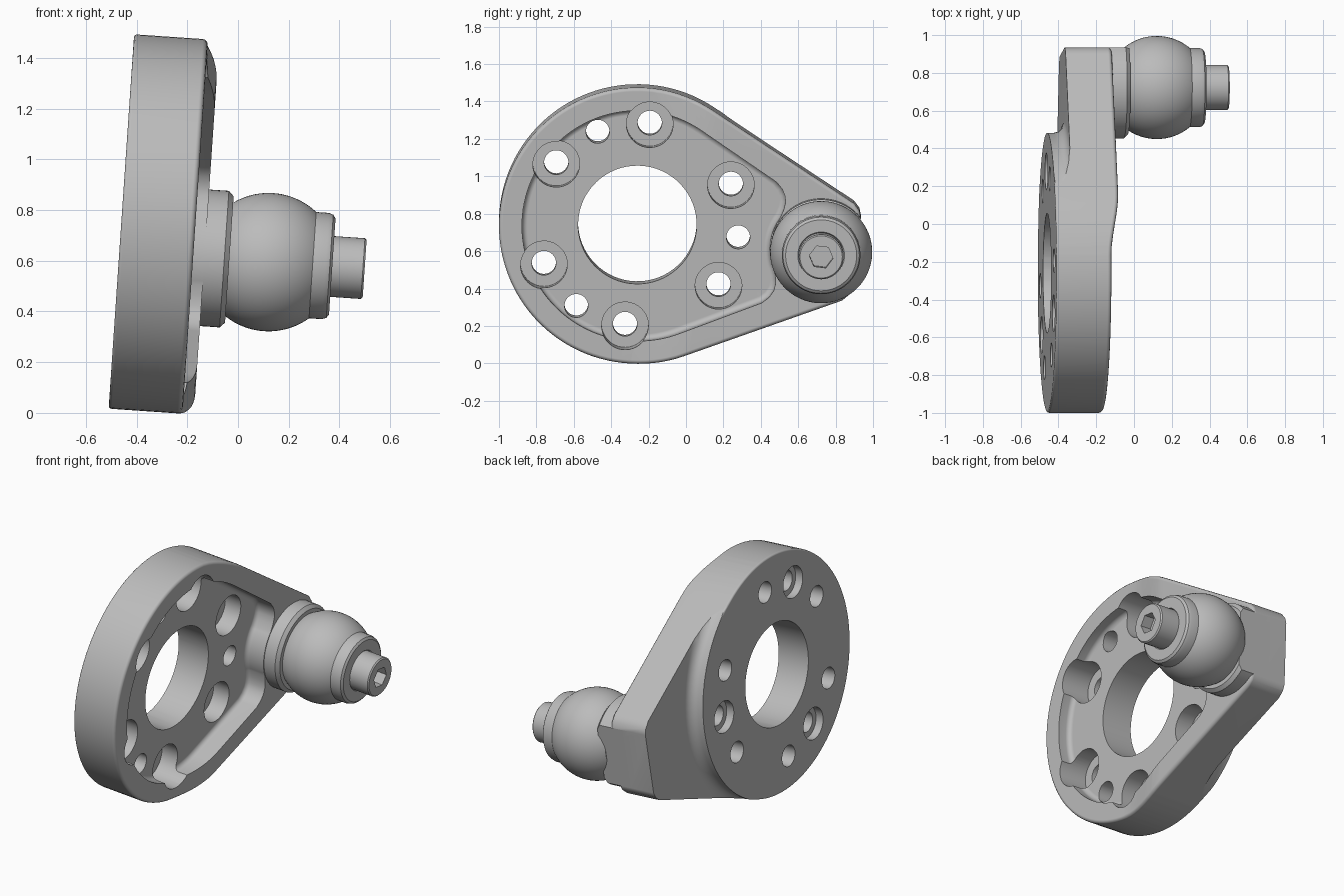
import bpy
import bmesh
from math import sin, cos, pi, radians, sqrt
from mathutils import Matrix

if "Cube" in bpy.data.objects:
    bpy.data.objects.remove(bpy.data.objects["Cube"])

# Working frame: x = part axis, y = along the arm, z = across the arm
PLACE = (Matrix.Translation((-0.46, -0.26, 0.755))
         @ Matrix.Rotation(radians(3.9), 4, 'Y')
         @ Matrix.Rotation(radians(-7), 4, 'X'))
DISC_R, ARM_END, BALL_Y = 0.74, 1.18, 0.99
TANGENT = radians(63.7)

metal = bpy.data.materials.new("grey_metal")
metal.use_nodes = True
metal.diffuse_color = (0.5, 0.5, 0.5, 1)
metal.node_tree.nodes["Principled BSDF"].inputs["Base Color"].default_value = (0.5, 0.5, 0.5, 1)


def make_object(name, bm):
    bmesh.ops.recalc_face_normals(bm, faces=bm.faces)
    mesh = bpy.data.meshes.new(name)
    bm.to_mesh(mesh)
    bm.free()
    mesh.materials.append(metal)
    obj = bpy.data.objects.new(name, mesh)
    bpy.context.collection.objects.link(obj)
    return obj


def lathe(bm, profile, y=0, z=0, segs=48, closed=False):
    """Turn (radius, x) points around the x axis at (y, z)."""
    rings = [[bm.verts.new((x, y + r * cos(2 * pi * i / segs), z + r * sin(2 * pi * i / segs)))
              for i in range(segs)] for r, x in profile]
    pairs = list(zip(rings, rings[1:]))
    if closed:
        pairs.append((rings[-1], rings[0]))
    else:
        bm.faces.new(rings[0])
        bm.faces.new(rings[-1])
    for p, q in pairs:
        for i in range(segs):
            j = (i + 1) % segs
            bm.faces.new((p[i], p[j], q[j], q[i]))


def turned(name, profile, **kw):
    bm = bmesh.new()
    lathe(bm, profile, **kw)
    return make_object(name, bm)


def prism(outline, x0, x1, bevel_back, bevel_front):
    """Extrude a (y, z) outline along x and round its end edges."""
    bm = bmesh.new()
    low = bm.faces.new([bm.verts.new((x0, y, z)) for y, z in outline])
    ext = bmesh.ops.extrude_face_region(bm, geom=[low], use_keep_orig=True)
    bmesh.ops.translate(bm, vec=(x1 - x0, 0, 0),
                        verts=[v for v in ext["geom"] if isinstance(v, bmesh.types.BMVert)])
    bmesh.ops.recalc_face_normals(bm, faces=bm.faces)
    for x, width in ((x0, bevel_back), (x1, bevel_front)):
        if width:
            edges = [e for e in bm.edges if all(abs(v.co.x - x) < 1e-5 for v in e.verts)]
            bmesh.ops.bevel(bm, geom=edges, offset=width, segments=3, profile=0.5, affect='EDGES')
    return bm


def arc(r, start, end, n, cy=0):
    return [(cy + r * cos(start + (end - start) * i / n), r * sin(start + (end - start) * i / n))
            for i in range(n + 1)]


def mirrored(half):
    """Close an outline by mirroring its upper half over the arm line."""
    return half + [(y, -z) for y, z in reversed(half)]


def combine(obj, tool, operation='DIFFERENCE'):
    tool.hide_render = True
    mod = obj.modifiers.new("cut", 'BOOLEAN')
    mod.operation, mod.solver, mod.object = operation, 'EXACT', tool
    bpy.context.view_layer.objects.active = obj
    bpy.ops.object.modifier_apply(modifier=mod.name)
    bpy.data.objects.remove(tool)


# Teardrop arm plate, with a rim that rises smoothly towards the arm
end_z = (DISC_R - ARM_END * cos(TANGENT)) / sin(TANGENT)
half = [(ARM_END, end_z - 0.05), (ARM_END - 0.012, end_z - 0.015), (ARM_END - 0.045, end_z + 0.02)]
half += arc(DISC_R, TANGENT, radians(178.5), 36)
bm = prism(mirrored(half), 0, 0.292, 0.012, 0.02)
for step in range(7):
    bmesh.ops.bisect_plane(bm, geom=bm.verts[:] + bm.edges[:] + bm.faces[:],
                           plane_co=(0, 0.06 * step, 0), plane_no=(0, 1, 0))
for v in bm.verts:
    if v.co.x > 0.2:
        t = min(max(v.co.y / 0.36, 0), 1)
        v.co.x += 0.045 * t * t * (3 - 2 * t)
plate = make_object("arm_plate", bm)

# Step the back of the arm forward of the round hub face
combine(plate, turned("back_step", [(0.743, -0.1), (0.743, 0.035), (0.75, 0.06), (0.77, 0.08),
                                    (0.80, 0.09), (1.7, 0.09), (1.7, -0.1)], segs=96, closed=True))

# Collar under the ball, trimmed flush with the arm end
combine(plate, turned("collar", [(0.27, 0.25), (0.27, 0.415), (0.25, 0.435)], y=BALL_Y, segs=64), 'UNION')
bm = bmesh.new()
bmesh.ops.create_cube(bm, size=1)
bmesh.ops.translate(bm, vec=(0.4, ARM_END + 0.5, 0), verts=bm.verts)
combine(plate, make_object("end_trim", bm))

# Recessed pocket in the front, curving round the collar
half = arc(0.275, pi * 0.99, radians(150), 8, BALL_Y)
half += [(0.765, 0.18), (0.77, 0.22), (0.765, 0.255), (0.745, 0.292), (0.71, 0.326)]
half += arc(0.617, TANGENT, radians(178.5), 36)
combine(plate, make_object("pocket", prism(mirrored(half), 0.21, 0.6, 0.03, 0)))

# Centre bore, bolt holes with front counterbores, plain holes with rear counterbores
bm = bmesh.new()
lathe(bm, [(0.317, -0.1), (0.317, 0.5)], segs=64)
for k in range(9):
    ang = radians(120 * (k // 3) + (0, 30, -30)[k % 3])
    y, z = 0.543 * cos(ang), 0.543 * sin(ang)
    if k % 3:
        lathe(bm, [(0.065, -0.1), (0.065, 0.1), (0.125, 0.1), (0.125, 0.6)], y, z, 40)
    else:
        lathe(bm, [(0.098, -0.1), (0.098, 0.05), (0.063, 0.05), (0.063, 0.6)], y, z, 40)
combine(plate, make_object("holes", bm))

# Ball stud: ball, retaining ring, and tip with a hexagonal socket
R, CX = 0.273, 0.59
ball = turned("ball", [(sqrt(R * R - (R * cos(t)) ** 2), CX - R * cos(t))
                       for t in (radians(45 + 90 * i / 24) for i in range(25))], y=BALL_Y, segs=64)
ring = turned("retaining_ring", [(0.18, 0.72), (0.21, 0.745), (0.21, 0.815), (0.204, 0.832),
                                 (0.19, 0.842), (0.125, 0.842), (0.12, 0.835)], y=BALL_Y, segs=64)
tip = turned("stud_tip", [(0.12, 0.8), (0.12, 0.963), (0.113, 0.97)], y=BALL_Y)
combine(tip, turned("socket", [(0.064, 0.90), (0.064, 1.1)], y=BALL_Y, segs=6))

# Place the parts and shade them
bpy.ops.object.select_all(action='DESELECT')
for obj in (plate, ball, ring, tip):
    obj.data.transform(PLACE)
    obj.select_set(True)
    bpy.context.view_layer.objects.active = obj
bpy.ops.object.shade_smooth_by_angle(angle=radians(32))
weighted = plate.modifiers.new("weighted_normals", 'WEIGHTED_NORMAL')
weighted.keep_sharp = True
